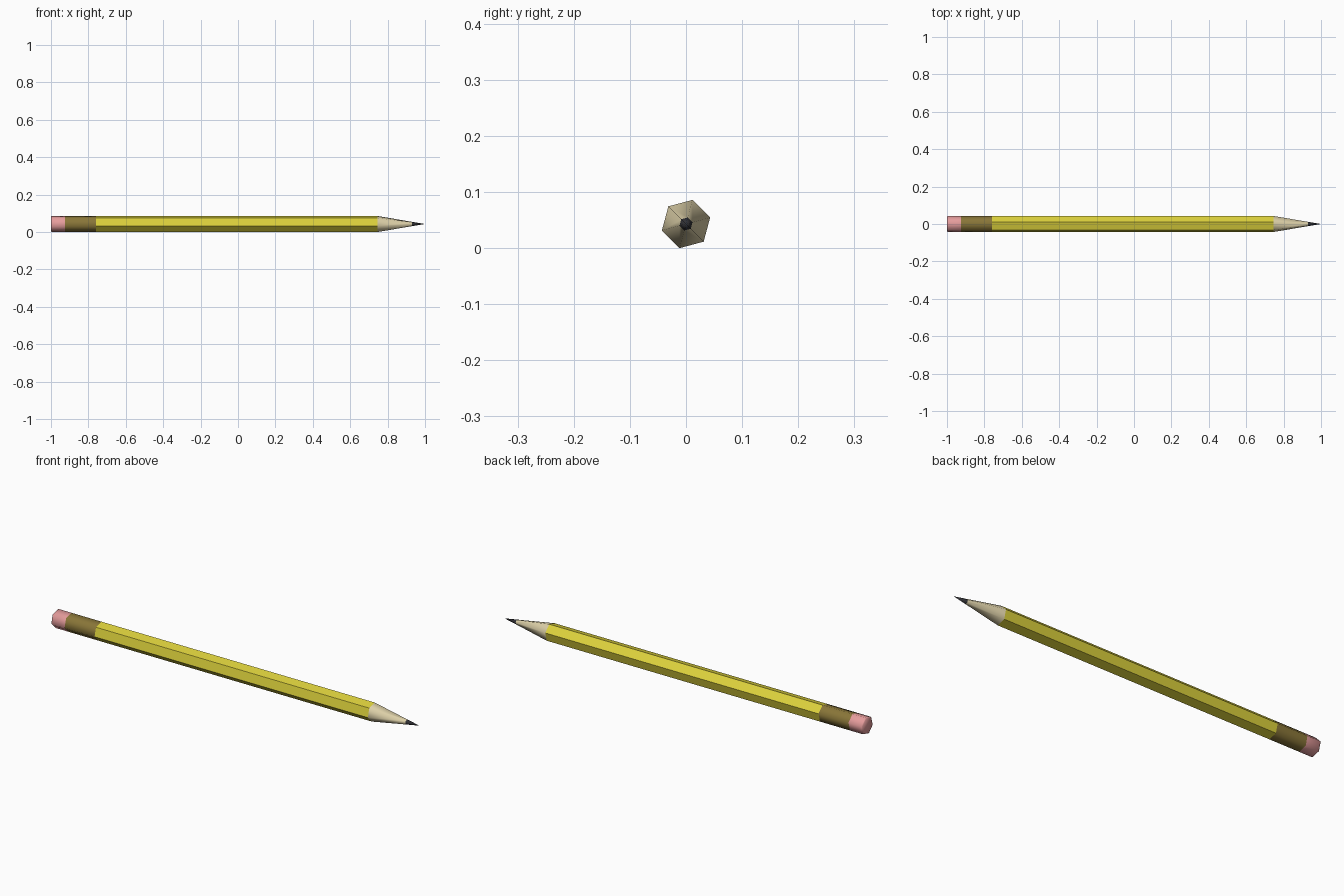
import bpy, bmesh, math

if "Cube" in bpy.data.objects:
    bpy.data.objects.remove(bpy.data.objects["Cube"])

RADIUS = 0.0445
AXIS_Z = RADIUS * math.sin(math.radians(75))   # lowest corner rests on z = 0
SIDES = 6
TURN = math.radians(15)


def material(name, rgb):
    m = bpy.data.materials.new(name)
    m.diffuse_color = (*rgb, 1)
    m.use_nodes = True
    m.node_tree.nodes["Principled BSDF"].inputs["Base Color"].default_value = m.diffuse_color
    return m


def hex_part(name, profile, mat, smooth=True, cap_start=False):
    """Loft hexagonal rings along x; profile = (x, radius), radius 0 is a point."""
    bm = bmesh.new()
    rings = []
    for x, r in profile:
        if r == 0:
            rings.append([bm.verts.new((x, 0, AXIS_Z))] * SIDES)
            continue
        angles = [TURN + i * math.tau / SIDES for i in range(SIDES)]
        rings.append([bm.verts.new((x, r * math.cos(a), AXIS_Z + r * math.sin(a)))
                      for a in angles])
    for a, b in zip(rings, rings[1:]):
        for i in range(SIDES):
            j = (i + 1) % SIDES
            corners = list(dict.fromkeys((a[i], a[j], b[j], b[i])))
            bm.faces.new(corners[::-1])
    if cap_start:
        bm.faces.new(rings[0][::-1])
    # x-facing loft: make every face point away from the axis
    bm.normal_update()
    for f in bm.faces:
        c = f.calc_center_median()
        n = f.normal
        out = n.y * c.y + n.z * (c.z - AXIS_Z)
        if abs(n.x) > 0.99:
            out = -n.x
        if out < 0:
            f.normal_flip()
    mesh = bpy.data.meshes.new(name)
    bm.to_mesh(mesh)
    bm.free()
    mesh.materials.append(mat)
    ob = bpy.data.objects.new(name, mesh)
    bpy.context.collection.objects.link(ob)
    if smooth:
        bpy.ops.object.select_all(action='DESELECT')
        ob.select_set(True)
        bpy.context.view_layer.objects.active = ob
        bpy.ops.object.shade_smooth_by_angle(angle=math.radians(65))
    return ob


yellow = material("yellow_paint", (0.72, 0.64, 0.045))
brass = material("dull_brass", (0.25, 0.18, 0.04))
pink = material("pink_rubber", (0.78, 0.33, 0.33))
wood = material("bare_wood", (0.72, 0.63, 0.39))
graphite = material("graphite", (0.03, 0.03, 0.035))

# Eraser, ferrule, painted shaft
hex_part("eraser", [(-1, RADIUS - 0.003), (-0.996, RADIUS), (-0.925, RADIUS)],
         pink, cap_start=True)
hex_part("ferrule", [(-0.925, RADIUS), (-0.76, RADIUS)], brass)
hex_part("shaft", [(-0.76, RADIUS), (0.745, RADIUS)], yellow, smooth=False)

# Sharpened wood and lead point
hex_part("sharpened_wood", [(0.745, RADIUS), (0.93, 0.012)], wood)
hex_part("lead_tip", [(0.93, 0.012), (1, 0)], graphite)
